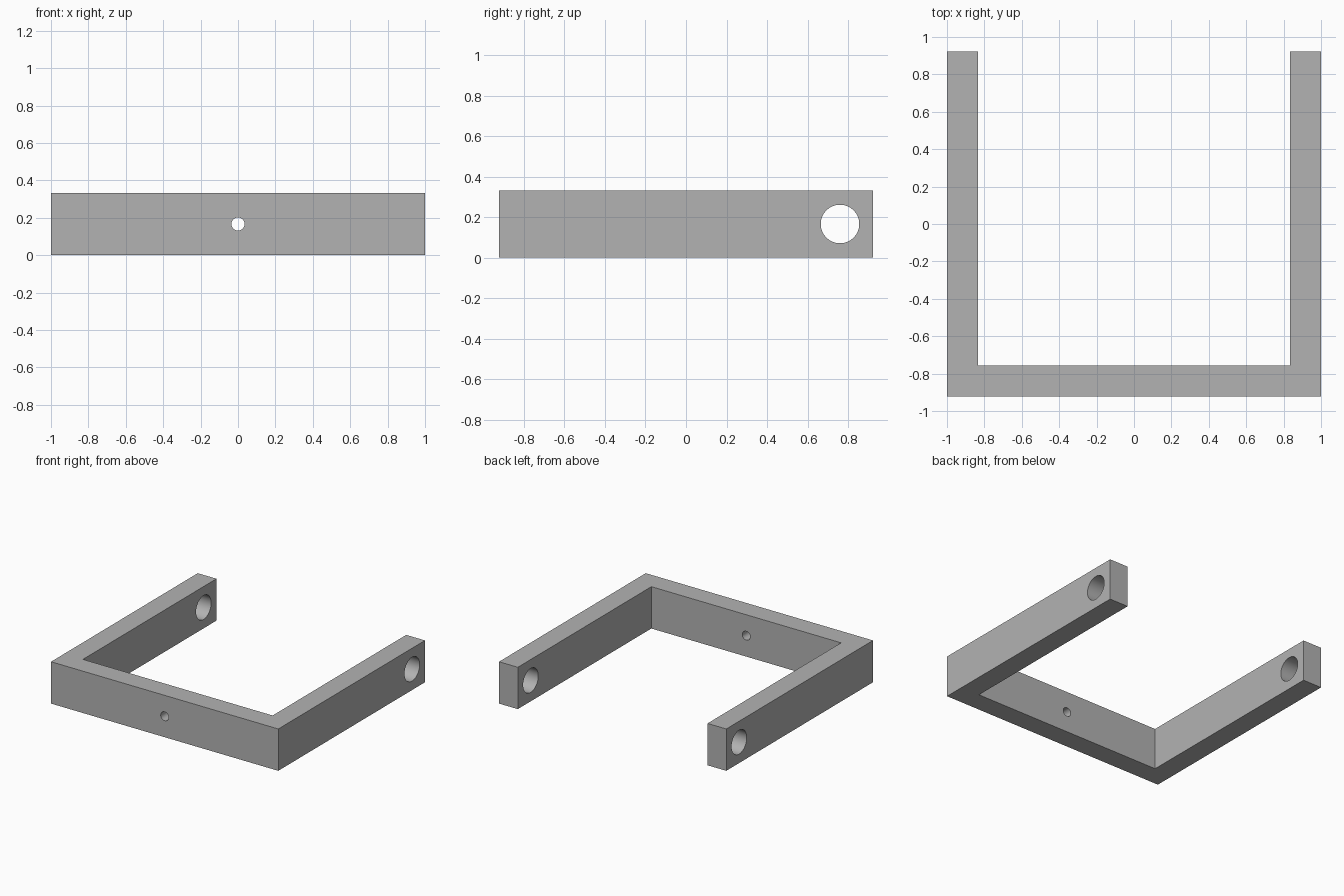
import bpy, bmesh
from math import pi

cube = bpy.data.objects.get("Cube")
if cube:
    bpy.data.objects.remove(cube, do_unlink=True)

HALF_X, HALF_Y, HEIGHT, WALL = 1.0, 0.922, 0.333, 0.165

grey = bpy.data.materials.new("plain grey")
grey.use_nodes = True
colour = (0.45, 0.45, 0.45, 1)
grey.diffuse_color = colour
grey.node_tree.nodes["Principled BSDF"].inputs["Base Color"].default_value = colour


def extrude_profile(name, outline, height):
    """Raise a flat outline into a solid."""
    bm = bmesh.new()
    base = bm.faces.new([bm.verts.new((x, y, 0)) for x, y in outline])
    top = bmesh.ops.extrude_face_region(bm, geom=[base])["geom"]
    bmesh.ops.translate(bm, vec=(0, 0, height),
                        verts=[v for v in top if isinstance(v, bmesh.types.BMVert)])
    bmesh.ops.recalc_face_normals(bm, faces=bm.faces)
    mesh = bpy.data.meshes.new(name)
    bm.to_mesh(mesh)
    bm.free()
    mesh.materials.append(grey)
    obj = bpy.data.objects.new(name, mesh)
    bpy.context.collection.objects.link(obj)
    return obj


def drill(target, name, radius, depth, location, rotation):
    """Cut a round hole through the target."""
    bpy.ops.mesh.primitive_cylinder_add(vertices=64, radius=radius, depth=depth,
                                        location=location, rotation=rotation)
    cutter = bpy.context.object
    cutter.name = name
    cutter.hide_render = True
    cutter.data.materials.append(grey)
    mod = target.modifiers.new(name, "BOOLEAN")
    mod.operation, mod.solver, mod.object = "DIFFERENCE", "EXACT", cutter
    bpy.context.view_layer.objects.active = target
    bpy.ops.object.modifier_apply(modifier=mod.name)
    bpy.data.objects.remove(cutter, do_unlink=True)


# U-shaped bracket: front bar with two arms reaching back
inner_x, inner_y = HALF_X - WALL, WALL - HALF_Y
right_half = [(-inner_x, inner_y), (-inner_x, HALF_Y), (-HALF_X, HALF_Y), (-HALF_X, -HALF_Y)]
left_half = [(-x, y) for x, y in reversed(right_half)]
bracket = extrude_profile("u_bracket", right_half + left_half, HEIGHT)

# Pivot holes through the arm ends, small screw hole through the front bar
for side in (-1, 1):
    drill(bracket, "arm_hole", 0.095, WALL * 2,
          (side * (HALF_X - WALL / 2), 0.76, HEIGHT / 2), (0, pi / 2, 0))
drill(bracket, "screw_hole", 0.035, WALL * 2,
      (0, WALL / 2 - HALF_Y, HEIGHT / 2), (pi / 2, 0, 0))

# Smooth hole walls, sharp box edges
bpy.ops.object.select_all(action="DESELECT")
bracket.select_set(True)
bpy.context.view_layer.objects.active = bracket
bpy.ops.object.shade_smooth_by_angle(angle=pi / 6)
